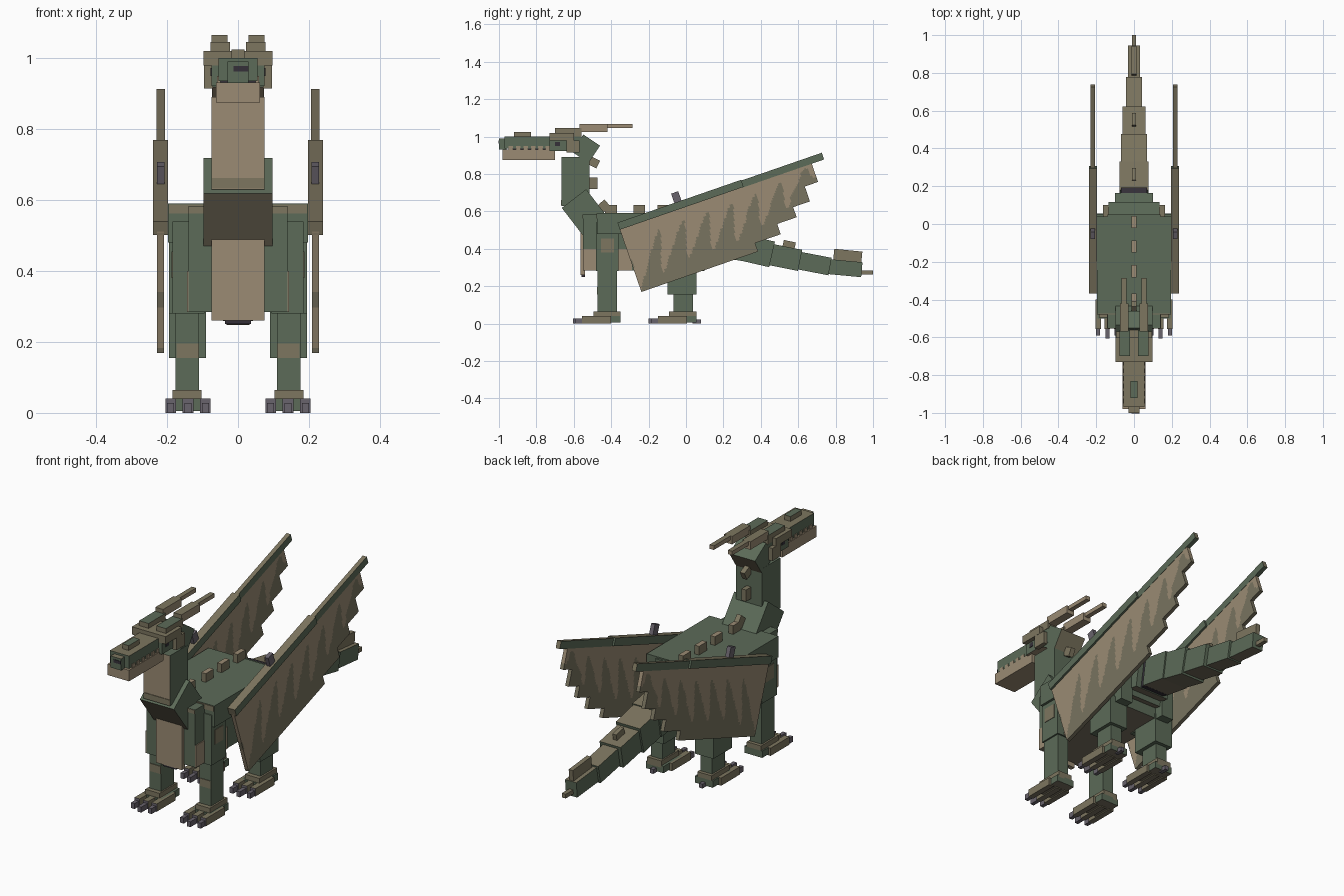
import bpy, bmesh, math
from mathutils import Matrix, Vector

old = bpy.data.objects.get("Cube")
if old:
    bpy.data.objects.remove(old)


def colour(name, r, g, b):
    m = bpy.data.materials.new(name)
    m.use_nodes = True
    m.diffuse_color = (r, g, b, 1)
    m.node_tree.nodes["Principled BSDF"].inputs["Base Color"].default_value = (r, g, b, 1)
    return m


GREEN = colour("moss green", .107, .147, .098)
KHAKI = colour("khaki", .205, .18, .115)
TAN = colour("tan", .325, .258, .172)
OLIVE = colour("olive", .19, .172, .115)
BROWN = colour("dull brown", .19, .165, .115)
GREY = colour("claw grey", .14, .125, .15)
DARK = colour("dark", .035, .03, .04)

# face directions used for colouring single sides of a box
DIRS = {"top": (0, 0, 1), "bottom": (0, 0, -1), "front": (0, -1, 0), "back": (0, 1, 0)}


def block(name, centre, size, mat, angle=0, **sides):
    """Box turned about x; sides gives other colours to named faces."""
    bm = bmesh.new()
    bmesh.ops.create_cube(bm, size=1)
    me = bpy.data.meshes.new(name)
    mats = [mat]
    for side, m in sides.items():
        if m not in mats:
            mats.append(m)
        for f in bm.faces:
            if f.normal.dot(Vector(DIRS[side])) > .9:
                f.material_index = mats.index(m)
    bm.transform(Matrix.Diagonal((*size, 1)))
    bm.to_mesh(me)
    bm.free()
    for m in mats:
        me.materials.append(m)
    ob = bpy.data.objects.new(name, me)
    ob.location = centre
    ob.rotation_euler.x = angle
    bpy.context.collection.objects.link(ob)
    return ob


def box(name, x, y, z, mat, **sides):
    """Box from three (low, high) ranges."""
    c = [(a + b) / 2 for a, b in (x, y, z)]
    s = [abs(b - a) for a, b in (x, y, z)]
    return block(name, c, s, mat, **sides)


def beam(name, p, q, width, height, mat, x=0, **sides):
    """Box along a line between two (y, z) points."""
    dy, dz = q[0] - p[0], q[1] - p[1]
    return block(name, (x, (p[0] + q[0]) / 2, (p[1] + q[1]) / 2),
                 (width, math.hypot(dy, dz), height), mat, math.atan2(dz, dy), **sides)


def mid(w):
    return (-w, w)


def pair(name, x, y, z, mat, **sides):
    """The same box on both sides."""
    for s, label in ((1, "left_"), (-1, "right_")):
        box(label + name, (s * x[0], s * x[1]), y, z, mat, **sides)


# body
box("torso", mid(.14), (-.55, .05), (.285, .583), GREEN, bottom=BROWN)
box("torso_trim", mid(.139), (-.553, -.549), (.562, .582), KHAKI)
box("back_saddle", mid(.197), (-.475, .04), (.48, .59), GREEN)
box("shoulder_trim", mid(.195), (-.479, -.474), (.562, .588), KHAKI)
box("chest_plate", mid(.075), (-.565, -.54), (.26, .5), TAN)
box("chest_plate_foot", mid(.037), (-.56, -.54), (.25, .262), DARK)
pair("belly_patch", (.138, .144), (-.55, -.29), (.285, .40), TAN)
beam("hips", (-.02, .46), (.10, .44), .27, .21, GREEN, bottom=BROWN)
beam("rump", (.03, .46), (.15, .44), .2, .17, GREEN, bottom=BROWN)
beam("rump_gap", (.12, .445), (.18, .435), .14, .16, DARK)
for i, y in enumerate((-.40, -.25, -.12, .01)):
    box(f"back_spike_{i}", mid(.013), (y - .032, y + .032), (.58, .635), KHAKI, top=TAN)

# neck
beam("neck_base", (-.60, .535), (-.47, .635), .195, .21, GREEN, front=BROWN)
box("neck", mid(.075), (-.665, -.515), (.63, .89), GREEN, front=TAN)
box("neck_band", mid(.074), (-.668, -.664), (.632, .662), KHAKI)
beam("neck_top", (-.58, .965), (-.49, .905), .148, .11, GREEN, bottom=TAN, back=KHAKI)
beam("neck_spike_low", (-.47, .60), (-.42, .645), .026, .05, KHAKI)
box("neck_spike_mid", mid(.013), (-.53, -.472), (.72, .78), KHAKI)
beam("neck_spike_high", (-.52, .875), (-.47, .85), .026, .045, KHAKI)

# head
box("skull", mid(.075), (-.73, -.56), (.922, 1.0), GREEN, top=KHAKI, bottom=TAN)
box("brow", mid(.097), (-.73, -.60), (.98, 1.02), KHAKI)
pair("cheek", (.07, .096), (-.64, -.57), (.915, .98), KHAKI)
box("snout", mid(.055), (-.97, -.72), (.935, 1.0), GREEN, top=KHAKI)
box("nose", mid(.03), (-1, -.96), (.93, .99), GREEN, top=KHAKI)
box("nostril_mark", (-.012, .03), (-1.003, -.998), (.962, .978), DARK)
box("nose_ridge", mid(.018), (-.92, -.83), (.995, 1.025), KHAKI, top=GREEN)
box("lower_jaw", mid(.062), (-.98, -.70), (.875, .932), TAN)
box("mouth_gap", mid(.05), (-.94, -.70), (.928, .94), DARK)
for i in range(6):
    y = -.95 + i * .04
    pair(f"tooth_{i}", (.05, .059), (y, y + .025), (.928, .95), TAN)
pair("eye", (.072, .078), (-.70, -.675), (.95, .972), DARK)
pair("horn_base", (.022, .077), (-.70, -.56), (1.0, 1.045), KHAKI, top=GREEN)
pair("horn", (.03, .075), (-.57, -.42), (1.025, 1.066), TAN, top=KHAKI, front=KHAKI)
pair("horn_tip", (.04, .065), (-.43, -.285), (1.045, 1.066), TAN, top=KHAKI)

# legs and feet
for end, y0 in (("front", -.42), ("hind", -.015)):
    if end == "front":
        pair("front_upper_leg", (.095, .184), (y0 - .06, y0 + .06), (.28, .54), GREEN)
        pair("front_leg_patch", (.18, .187), (y0 - .035, y0 + .035), (.38, .455), KHAKI)
    else:
        pair("hind_thigh", (.095, .195), (-.14, .05), (.28, .50), GREEN)
        pair("hind_haunch", (.095, .165), (.04, .10), (.28, .54), GREEN, top=KHAKI)
        pair("hind_knee", (.09, .195), (-.10, .055), (.155, .31), GREEN)
        pair("hind_heel_claw", (.131, .151), (y0 + .05, y0 + .095), (0, .022), GREY)
    pair(end + "_shin", (.11, .176), (y0 - .052, y0 + .052), (.04, .32), GREEN)
    pair(end + "_shin_patch", (.112, .174), (y0 - .055, y0 - .05), (.155, .195), KHAKI)
    pair(end + "_ankle", (.103, .185), (y0 - .075, y0 + .07), (.03, .065), KHAKI)
    pair(end + "_foot", (.09, .192), (y0 - .08, y0 + .07), (.005, .04), GREEN, bottom=BROWN)
    for i, x in enumerate((.092, .141, .19)):
        reach = .185 if i == 1 else .17
        pair(f"{end}_toe_{i}", (x - .015, x + .015), (y0 - .135, y0 + .02), (0, .04), KHAKI,
             bottom=BROWN, front=GREY)
        pair(f"{end}_claw_{i}", (x - .01, x + .01), (y0 - reach, y0 - .13), (0, .028), GREY)

# tail, each piece slimmer than the last
tail = [(.18, .43, .08, .145), (.32, .405, .073, .14), (.46, .37, .064, .115), (.61, .338, .045, .095),
        (.77, .305, .034, .08), (.94, .288, .03, .065)]
for i, (a, b) in enumerate(zip(tail, tail[1:])):
    beam(f"tail_{i}", (a[0] - .012, a[1]), b[:2], a[2] * 1.9, a[3], GREEN, top=KHAKI, bottom=BROWN)
box("tail_tip", mid(.011), (.93, 1.0), (.262, .284), KHAKI)
beam("tail_fin", (.79, .37), (.94, .355), .024, .06, KHAKI)
for i, (y, z) in enumerate(((.26, .48), (.55, .415))):
    beam(f"tail_spike_{i}", (y - .032, z + .008), (y + .032, z - .006), .022, .05, KHAKI)

# wings: u runs along the arm, v runs down the membrane
root = Vector((-.365, .535))
along = Vector((.945, .327))
down = Vector((.327, -.945))
STEPS = ((.66, .387), (.805, .339), (.915, .281), (1.01, .224), (1.085, .14))


def wing_point(u, v):
    return root + along * u + down * v


def membrane(name, x, cols=110, rows=24):
    bm = bmesh.new()
    ends = [0] + [e for e, d in STEPS]
    for k, (end, depth) in enumerate(STEPS):
        start = ends[k]
        n = round(cols * (end - start))
        grid = [[bm.verts.new((x, *wing_point(start + (end - start) * i / n, .025 + (depth - .025) * j / rows)))
                 for j in range(rows + 1)] for i in range(n + 1)]
        for i in range(n):
            for j in range(rows):
                f = bm.faces.new((grid[i][j], grid[i + 1][j], grid[i + 1][j + 1], grid[i][j + 1]))
                u = start + (end - start) * (i + .5) / n
                t = (j + .5) / rows
                # tan fingers reach down from the arm, deepest at the leading edge
                fingers = .48 + .27 * math.sin(46 * (u + .5 * t * depth)) + .3 * max(0, 1 - u / .2)
                f.material_index = 1 if t < fingers else 0
    me = bpy.data.meshes.new(name)
    bm.to_mesh(me)
    bm.free()
    me.materials.append(OLIVE)
    me.materials.append(TAN)
    ob = bpy.data.objects.new(name, me)
    bpy.context.collection.objects.link(ob)
    mod = ob.modifiers.new("thickness", "SOLIDIFY")
    mod.thickness = .02
    mod.offset = 0


for s, label in ((1, "left"), (-1, "right")):
    x = s * .218
    membrane(label + "_wing_membrane", x)
    beam(label + "_wing_arm", wing_point(0, .015), wing_point(.70, .015), .042, .04, GREEN, x,
         top=KHAKI, front=KHAKI)
    beam(label + "_wing_finger", wing_point(.69, .018), wing_point(1.155, .018), .023, .038, GREEN, x,
         top=KHAKI, back=KHAKI)
    beam(label + "_wing_claw", wing_point(.322, -.03), wing_point(.362, -.03), .022, .055, GREY, x)
